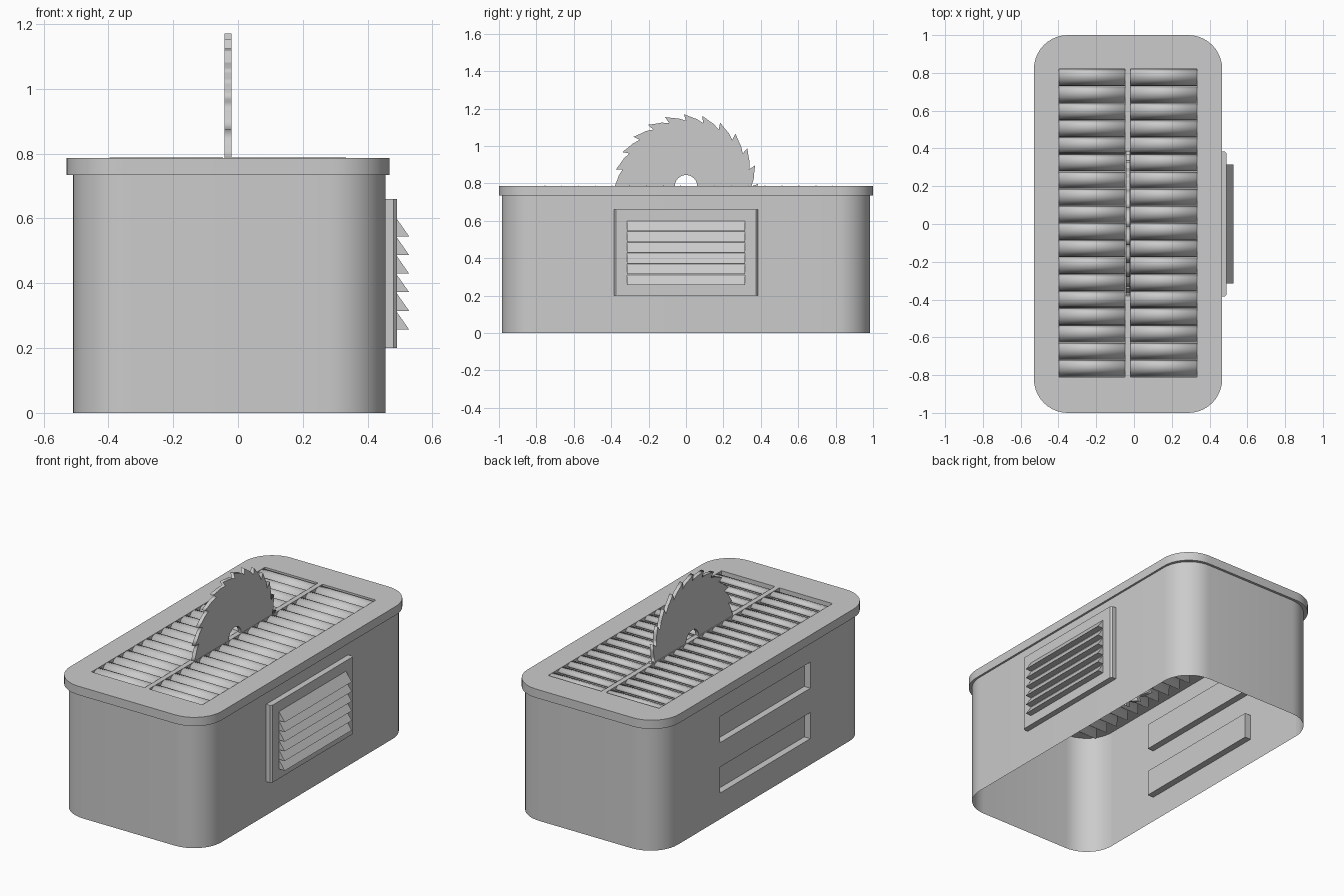
import bpy, bmesh
from math import sin, cos, pi, radians
from mathutils import Matrix

if "Cube" in bpy.data.objects:
    bpy.data.objects.remove(bpy.data.objects["Cube"])


def activate(ob):
    bpy.ops.object.select_all(action='DESELECT')
    ob.select_set(True)
    bpy.context.view_layer.objects.active = ob


def smooth(ob):
    activate(ob)
    bpy.ops.object.shade_smooth_by_angle(angle=radians(35))


def rounded_rect(x0, x1, y0, y1, r, seg=10):
    pts = []
    for cx, cy, a in ((x1 - r, y1 - r, 0), (x0 + r, y1 - r, 90),
                      (x0 + r, y0 + r, 180), (x1 - r, y0 + r, 270)):
        for i in range(seg + 1):
            t = radians(a + 90 * i / seg)
            pts.append((cx + r * cos(t), cy + r * sin(t)))
    return pts


def plate(name, loops, depth, matrix):
    """Flat plate from an outline and hole loops, centred on its own plane."""
    cu = bpy.data.curves.new(name, 'CURVE')
    cu.dimensions, cu.fill_mode, cu.extrude = '2D', 'BOTH', depth / 2
    for loop in loops:
        sp = cu.splines.new('POLY')
        sp.points.add(len(loop) - 1)
        for p, (x, y) in zip(sp.points, loop):
            p.co = (x, y, 0, 1)
        sp.use_cyclic_u = True
    ob = bpy.data.objects.new(name, cu)
    bpy.context.collection.objects.link(ob)
    activate(ob)
    bpy.ops.object.convert(target='MESH')
    ob = bpy.context.object
    bm = bmesh.new()
    bm.from_mesh(ob.data)
    bmesh.ops.remove_doubles(bm, verts=bm.verts, dist=1e-5)
    bmesh.ops.recalc_face_normals(bm, faces=bm.faces)
    bm.transform(matrix)
    bm.to_mesh(ob.data)
    bm.free()
    return ob


def finish(name, bm):
    me = bpy.data.meshes.new(name)
    bm.to_mesh(me)
    bm.free()
    ob = bpy.data.objects.new(name, me)
    bpy.context.collection.objects.link(ob)
    return ob


# Body: open-bottomed shell with two recessed panels in the left wall
bm = bmesh.new()


def face(*pts):
    bm.faces.new([bm.verts.new(p) for p in pts])


XL, ZT, R = -0.51, 0.737, 0.18
ring = rounded_rect(XL, 0.455, -0.985, 0.985, R)
for i, a in enumerate(ring):
    b = ring[(i + 1) % len(ring)]
    if abs(a[0] - XL) < 1e-5 and abs(b[0] - XL) < 1e-5 and abs(a[1] - b[1]) > 1:
        continue
    face((*a, 0), (*b, 0), (*b, ZT), (*a, ZT))
ys = [0.985 - R, 0.41, -0.44, -0.985 + R]
zs = [0, 0.155, 0.31, 0.455, 0.61, ZT]
for i in range(3):
    for j in range(5):
        c = [(ys[i], zs[j]), (ys[i + 1], zs[j]), (ys[i + 1], zs[j + 1]), (ys[i], zs[j + 1])]
        inset = i == 1 and j in (1, 3)
        x = XL + 0.04 * inset
        face(*[(x, *p) for p in c])
        if inset:
            for k in range(4):
                p, q = c[k], c[(k + 1) % 4]
                face((XL, *p), (XL, *q), (x, *q), (x, *p))
bmesh.ops.remove_doubles(bm, verts=bm.verts, dist=1e-5)
smooth(finish("body", bm))

# Lid with two grille openings
GY0, GY1 = -0.81, 0.82
COLUMNS = ((-0.397, -0.047), (-0.018, 0.333))
holes = [[(a, GY0), (b, GY0), (b, GY1), (a, GY1)] for a, b in COLUMNS]
smooth(plate("lid", [rounded_rect(-0.53, 0.467, -1, 1, 0.18)] + holes,
             0.052, Matrix.Translation((0, 0, 0.761))))

# Curved grille slats
profile = [(.045, .772), (.03, .784), (.01, .788), (-.015, .78),
           (-.033, .755), (-.042, .71), (-.045, .655)]
COUNT = 18
pitch = (GY1 - GY0) / COUNT
for side, (a, b) in zip(("left", "right"), COLUMNS):
    bm = bmesh.new()
    for n in range(COUNT):
        y = GY1 - (n + 0.5) * pitch
        rows = [(bm.verts.new((a, y + d, z)), bm.verts.new((b, y + d, z))) for d, z in profile]
        for p, q in zip(rows, rows[1:]):
            bm.faces.new((p[0], q[0], q[1], p[1]))
    ob = finish(side + "_grille_slats", bm)
    mod = ob.modifiers.new("thickness", 'SOLIDIFY')
    mod.thickness, mod.offset = 0.008, -1
    smooth(ob)

# Saw blade: hooked teeth around a disc with an axle hole
teeth = 24
step = 2 * pi / teeth
outline = []
for n in range(teeth):
    for r, f in ((0.35, 0.0), (0.364, 0.4), (0.372, 0.75), (0.386, 1.12)):
        t = (n + f) * step
        outline.append((r * cos(t), r * sin(t)))
hub = [(0.06 * cos(2 * pi * i / 24), 0.06 * sin(2 * pi * i / 24)) for i in range(24)]
to_yz = Matrix(((0, 0, 1, -0.031), (1, 0, 0, 0), (0, 1, 0, 0.785), (0, 0, 0, 1)))
plate("saw_blade", [outline, hub], 0.022, to_yz)

# Side vent backing plate
bm = bmesh.new()
bmesh.ops.create_cube(bm, size=1, matrix=Matrix.Translation((0.4715, 0, 0.43))
                      @ Matrix.Diagonal((0.037, 0.77, 0.46, 1)))
edges = [e for e in bm.edges if all(v.co.x > 0.48 for v in e.verts)
         and abs(e.verts[0].co.z - e.verts[1].co.z) > 0.1]
bmesh.ops.bevel(bm, geom=edges, offset=0.01, segments=1, affect='EDGES')
finish("vent_plate", bm)

# Vent louvres: six wedges
bm = bmesh.new()
for n in range(6):
    z = 0.545 - 0.0575 * n
    ends = [[bm.verts.new((x, y, h)) for x, h in ((0.488, z), (0.528, z), (0.488, z + 0.057))]
            for y in (-0.315, 0.315)]
    bm.faces.new(ends[0])
    bm.faces.new(ends[1][::-1])
    for k in range(3):
        m = (k + 1) % 3
        bm.faces.new((ends[0][m], ends[0][k], ends[1][k], ends[1][m]))
bmesh.ops.recalc_face_normals(bm, faces=bm.faces)
finish("vent_louvres", bm)
